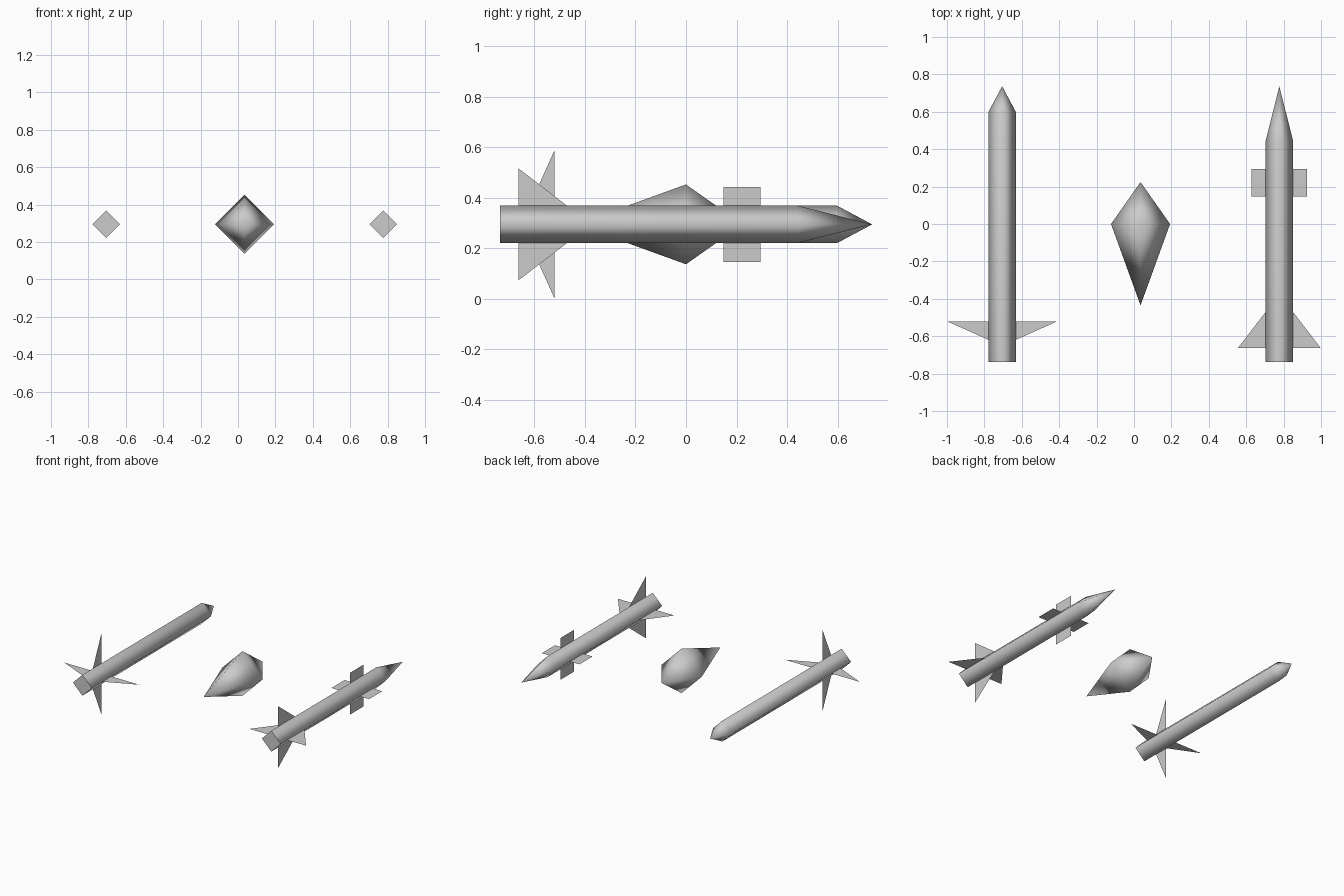
import bpy, bmesh
from math import cos, sin, pi

if "Cube" in bpy.data.objects:
    bpy.data.objects.remove(bpy.data.objects["Cube"])

Z = 0.295      # height of every centre line
R = 0.074      # missile body radius


def finish(name, bm, x):
    mesh = bpy.data.meshes.new(name)
    bm.to_mesh(mesh)
    bm.free()
    obj = bpy.data.objects.new(name, mesh)
    obj.location = (x, 0, Z)
    bpy.context.collection.objects.link(obj)
    return obj


def spindle(name, x, profile):
    """Four-sided smooth solid along y from (y, radius) pairs; radius 0 is a point."""
    bm = bmesh.new()
    rings = []
    for y, r in profile:
        n = 4 if r else 1
        rings.append([bm.verts.new((r * cos(k * pi / 2), y, r * sin(k * pi / 2)))
                      for k in range(n)])
    for a, b in zip(rings, rings[1:]):
        for k in range(4):
            j = (k + 1) % 4
            corners = [a[k % len(a)], a[j % len(a)], b[j % len(b)], b[k % len(b)]]
            bm.faces.new(list(dict.fromkeys(corners))).smooth = True
    # flat tail cap with a sharp rim
    if len(rings[0]) == 4:
        cap = bm.faces.new(rings[0])
        for edge in cap.edges:
            edge.smooth = False
    bmesh.ops.recalc_face_normals(bm, faces=bm.faces)
    return finish(name, bm, x)


def fins(name, x, outline):
    """Cross of four thin fins; outline is (distance from axis, y) points."""
    bm = bmesh.new()
    for k in range(4):
        c, s = cos(k * pi / 2), sin(k * pi / 2)
        bm.faces.new([bm.verts.new((d * c, y, d * s)) for d, y in outline])
    return finish(name, bm, x)


# left missile: blunt nose, forward-swept tail fins
LX = -0.705
spindle("long_missile_body", LX, [(-0.737, R), (0.598, R), (0.737, 0)])
fins("long_missile_tail_fins", LX, [(0.0, -0.652), (0.295, -0.52), (0.0, -0.52)])

# right missile: long nose, delta tail fins, square front fins
RX = 0.777
spindle("finned_missile_body", RX, [(-0.737, R), (0.442, R), (0.737, 0)])
fins("finned_missile_tail_fins", RX, [(0.0, -0.664), (0.222, -0.664), (0.0, -0.375)])
fins("finned_missile_front_fins", RX, [(0.0, 0.148), (0.148, 0.148), (0.148, 0.295), (0.0, 0.295)])

# centre: double-pointed flame shape
spindle("exhaust_flame", 0.035, [(-0.435, 0), (0.0, 0.158), (0.224, 0)])
